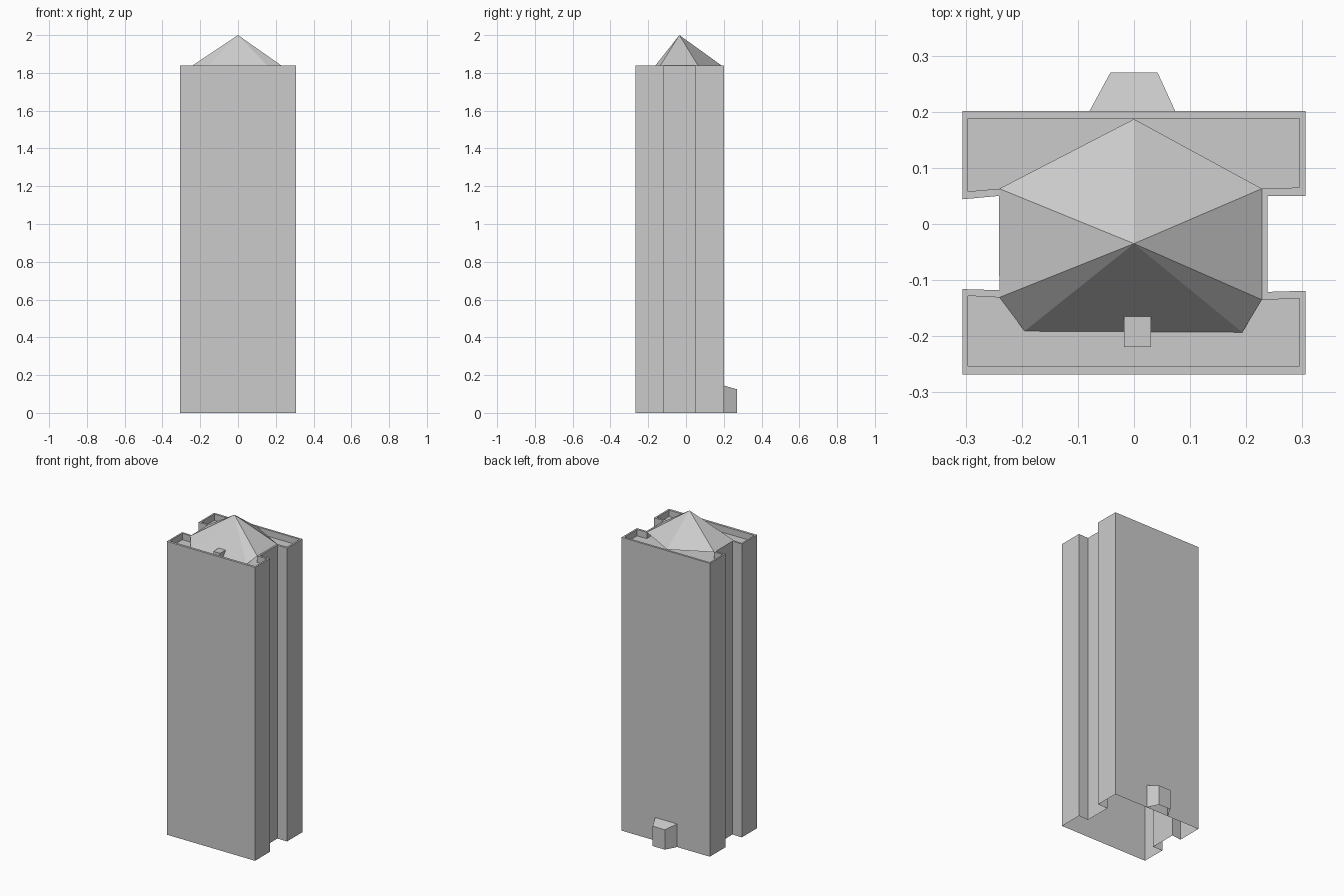
import bpy

if "Cube" in bpy.data.objects:
    bpy.data.objects.remove(bpy.data.objects["Cube"])


def make_object(name, verts, faces):
    mesh = bpy.data.meshes.new(name)
    mesh.from_pydata(verts, [], faces)
    mesh.update()
    obj = bpy.data.objects.new(name, mesh)
    bpy.context.collection.objects.link(obj)
    return obj


def stack_rings(name, rings):
    """Join equal-length counter-clockwise rings with quads and cap the last one."""
    n = len(rings[0])
    verts = [v for ring in rings for v in ring]
    faces = [(r * n + i, r * n + (i + 1) % n, (r + 1) * n + (i + 1) % n, (r + 1) * n + i)
             for r in range(len(rings) - 1) for i in range(n)]
    faces.append(tuple(range((len(rings) - 1) * n, len(rings) * n)))
    return make_object(name, verts, faces)


def at(points, z):
    return [(x, y, z) for x, y in points]


TOP, DECK = 1.84, 1.80

# H-shaped tower: open underside, parapet rim, sunken roof deck
outer = [(-0.306, -0.268), (0.306, -0.268), (0.306, -0.119), (0.238, -0.121),
         (0.238, 0.050), (0.306, 0.050), (0.306, 0.201), (-0.306, 0.201),
         (-0.306, 0.044), (-0.241, 0.050), (-0.240, -0.118), (-0.306, -0.116)]
inner = [(-0.296, -0.253), (0.295, -0.253), (0.295, -0.133), (0.228, -0.135),
         (0.228, 0.063), (0.295, 0.065), (0.295, 0.188), (-0.296, 0.188),
         (-0.296, 0.058), (-0.238, 0.063), (-0.238, -0.131), (-0.296, -0.128)]
stack_rings("tower", [at(outer, 0), at(outer, TOP), at(inner, TOP), at(inner, DECK)])

# Faceted roof: seven-sided sheet, open at the back eaves, front edge on the deck
base = [(-0.195, -0.191, DECK), (0.193, -0.193, DECK), (0.228, -0.135, TOP),
        (0.228, 0.063, TOP), (0.0, 0.187, TOP), (-0.240, 0.063, TOP), (-0.240, -0.131, TOP)]
make_object("pyramid_roof", base + [(0, -0.035, 2.0)],
            [(i, (i + 1) % 7, 7) for i in range(7)])

# Small rooftop box in front of the roof
box = [(-0.018, -0.219), (0.030, -0.219), (0.030, -0.165), (-0.018, -0.165)]
stack_rings("roof_box", [at(box, DECK), at(box, 1.836)])

# Entrance bay on the back, splayed sides and sloping top
plan = [(0.074, 0.200, 0.145), (0.042, 0.270, 0.125), (-0.042, 0.270, 0.125), (-0.080, 0.200, 0.145)]
verts = [(x, y, 0) for x, y, z in plan] + plan
make_object("entrance_bay", verts,
            [(i, i + 1, i + 5, i + 4) for i in range(3)] + [(4, 5, 6, 7)])
